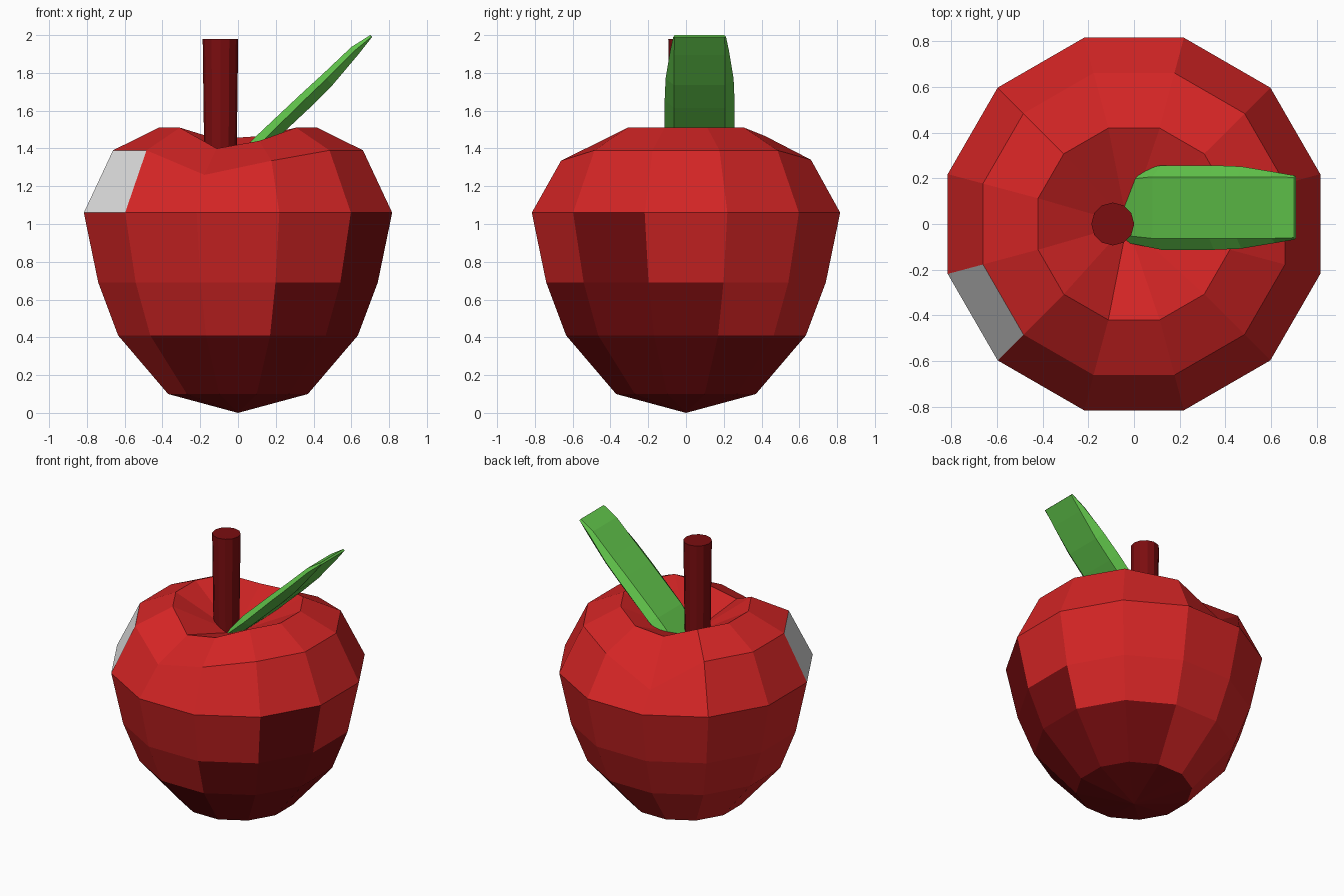
import bpy, bmesh, math

if "Cube" in bpy.data.objects:
    bpy.data.objects.remove(bpy.data.objects["Cube"])


def material(name, rgb):
    m = bpy.data.materials.new(name)
    m.diffuse_color = (*rgb, 1)
    m.use_nodes = True
    m.node_tree.nodes["Principled BSDF"].inputs["Base Color"].default_value = m.diffuse_color
    return m


red = material("bright red", (0.65, 0.018, 0.018))
dark = material("dark red", (0.2, 0.004, 0.005))
grey = material("light grey", (0.8, 0.8, 0.8))
green = material("leaf green", (0.12, 0.56, 0.07))


def finish(bm, name, mats):
    me = bpy.data.meshes.new(name)
    bm.to_mesh(me)
    bm.free()
    for m in mats:
        me.materials.append(m)
    ob = bpy.data.objects.new(name, me)
    bpy.context.collection.objects.link(ob)
    return ob


# Apple body: twelve-sided lathe with dents in the shoulder, front and back
rings = [(0.10, 0.383), (0.41, 0.657), (0.69, 0.766), (1.06, 0.845),
         (1.39, 0.685), (1.51, 0.435)]
dents = {4: {255: 1.26, 285: 1.335, 75: 1.34, 105: 1.17},
         5: {255: 1.40, 285: 1.44, 75: 1.465, 105: 1.45}}
# Dark patch: sector angles from, to (degrees) on each lower band
dark_span = {1: (-120, 60), 2: (-60, 0), 3: (-30, -30)}

bm = bmesh.new()
loops = []
for i, (z, r) in enumerate(rings):
    loop = []
    for k in range(12):
        deg = 15 + 30 * k
        a = math.radians(deg)
        zz = dents.get(i, {}).get(deg, z)
        loop.append(bm.verts.new((r * math.cos(a), r * math.sin(a), zz)))
    loops.append(loop)
bottom = bm.verts.new((0, 0, 0))
dimple = bm.verts.new((-0.03, 0, 1.28))
for k in range(12):
    n = (k + 1) % 12
    sector = 30 * (k + 1)
    if sector > 180:
        sector -= 360
    bm.faces.new((bottom, loops[0][n], loops[0][k])).material_index = 1
    for band in range(1, 6):
        lo, hi = loops[band - 1], loops[band]
        f = bm.faces.new((lo[k], lo[n], hi[n], hi[k]))
        span = dark_span.get(band)
        if span and span[0] <= sector <= span[1]:
            f.material_index = 1
        if band == 4 and sector == -150:
            f.material_index = 2
    bm.faces.new((loops[5][k], loops[5][n], dimple))
finish(bm, "apple_body", [red, dark, grey])

# Stem: slightly flared cylinder
bpy.ops.mesh.primitive_cone_add(vertices=12, radius1=0.084, radius2=0.094,
                                depth=0.78, location=(-0.093, 0, 1.59))
stem = bpy.context.object
stem.name = "stem"
stem.data.materials.append(dark)

# Leaf: thin bevelled blade made of cross-sections
# each: rim (x, z), top (x, z), underside (x, z), half width at rim, half width of flat
sections = [
    ((-0.05, 1.28), (-0.06, 1.29), (-0.02, 1.25), 0.15, 0.12),
    ((0.12, 1.43), (0.08, 1.45), (0.15, 1.40), 0.185, 0.135),
    ((0.35, 1.655), (0.33, 1.685), (0.38, 1.615), 0.185, 0.135),
    ((0.47, 1.77), (0.45, 1.795), (0.50, 1.735), 0.18, 0.135),
    ((0.62, 1.92), (0.60, 1.937), (0.635, 1.895), 0.155, 0.135),
    ((0.705, 1.99), (0.70, 2.0), (0.71, 1.99), 0.14, 0.132),
]
YC = 0.072
bm = bmesh.new()
prev = None
for rim, top, under, w, f in sections:
    pts = [(rim, -w), (under, -f), (under, f), (rim, w), (top, f), (top, -f)]
    cur = [bm.verts.new((p[0], YC + y, p[1])) for p, y in pts]
    if prev:
        for j in range(6):
            m = (j + 1) % 6
            bm.faces.new((prev[j], prev[m], cur[m], cur[j]))
    else:
        bm.faces.new(cur)
    prev = cur
bm.faces.new(prev)
bmesh.ops.recalc_face_normals(bm, faces=bm.faces)
finish(bm, "leaf", [green])
